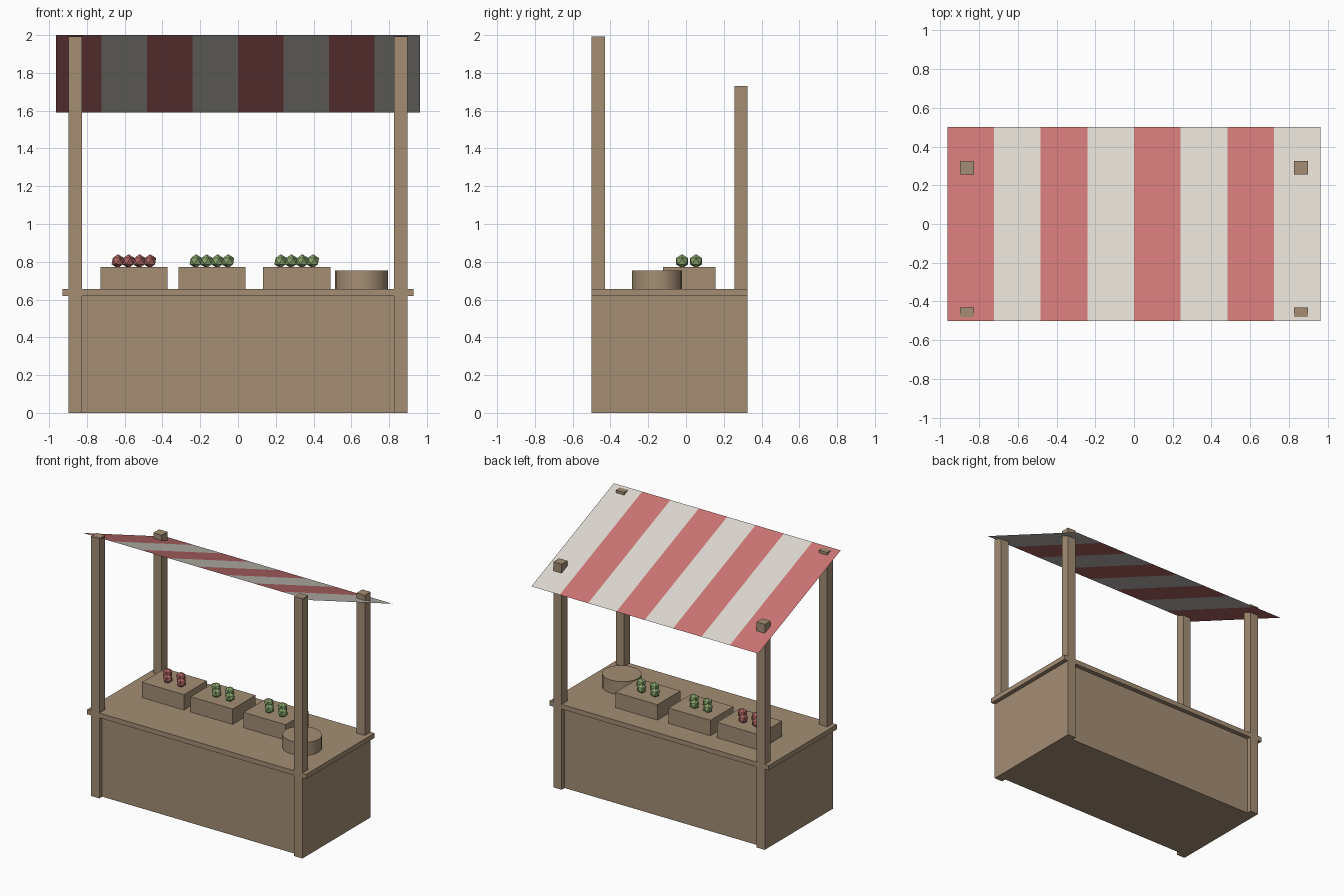
import bpy, bmesh, math
from mathutils import Vector

cube = bpy.data.objects.get("Cube")
if cube:
    bpy.data.objects.remove(cube, do_unlink=True)


def material(name, rgb):
    mat = bpy.data.materials.new(name)
    mat.use_nodes = True
    mat.diffuse_color = (*rgb, 1)
    mat.node_tree.nodes["Principled BSDF"].inputs["Base Color"].default_value = (*rgb, 1)
    return mat


WOOD = material("wood", (0.37, 0.27, 0.175))
RED = material("awning_red", (0.60, 0.18, 0.175))
WHITE = material("awning_white", (0.72, 0.68, 0.62))
APPLE = material("fruit_red", (0.42, 0.13, 0.12))
GREEN = material("vegetable_green", (0.25, 0.38, 0.15))


def finish(name, bm, *mats):
    mesh = bpy.data.meshes.new(name)
    bm.to_mesh(mesh)
    bm.free()
    obj = bpy.data.objects.new(name, mesh)
    bpy.context.collection.objects.link(obj)
    for mat in mats:
        mesh.materials.append(mat)
    return obj


def box(name, low, high):
    low, high = Vector(low), Vector(high)
    bm = bmesh.new()
    bmesh.ops.create_cube(bm, size=1)
    bmesh.ops.scale(bm, vec=high - low, verts=bm.verts)
    bmesh.ops.translate(bm, vec=(low + high) / 2, verts=bm.verts)
    return finish(name, bm, WOOD)


# Counter
FRONT, BACK, HALF, TABLE = -0.5, 0.326, 0.897, 0.655
POST, INSET = 0.07, 0.035
box("counter_body", (-HALF, FRONT + INSET, 0), (HALF, BACK - INSET, 0.62))
box("counter_top", (-0.93, FRONT, 0.618), (0.93, BACK, TABLE))

# Corner posts, taller at the front
for side, x in (("right", -HALF), ("left", HALF - POST)):
    box("front_post_" + side, (x, FRONT, 0), (x + POST, FRONT + POST, 1.992))
    box("back_post_" + side, (x, BACK - POST, 0), (x + POST, BACK, 1.73))

# Sloping striped awning, a single sheet
bm = bmesh.new()
STRIPES, SPAN = 8, 0.963
rows = []
for i in range(STRIPES + 1):
    x = -SPAN + 2 * SPAN * i / STRIPES
    rows.append((bm.verts.new((x, -0.5, 2.0)), bm.verts.new((x, 0.5, 1.59))))
for i, (a, b) in enumerate(zip(rows, rows[1:])):
    face = bm.faces.new((a[0], b[0], b[1], a[1]))
    face.material_index = i % 2
finish("awning", bm, RED, WHITE)

# Crates, each with four faceted pieces of produce in two staggered rows
for name, cx, mat in (("apple", -0.551, APPLE), ("cabbage", -0.138, GREEN), ("lettuce", 0.311, GREEN)):
    box(name + "_crate", (cx - 0.178, -0.122, TABLE), (cx + 0.178, 0.156, 0.773))
    bm = bmesh.new()
    for y, shift in ((-0.021, 0.028), (0.053, -0.028)):
        for dx in (-0.057, 0.057):
            new = bmesh.ops.create_icosphere(bm, subdivisions=1, radius=0.037)["verts"]
            bmesh.ops.translate(bm, vec=(cx + dx + shift, y, 0.803), verts=new)
    finish(name + "_produce", bm, mat)

# Round tub
bm = bmesh.new()
bmesh.ops.create_cone(bm, cap_ends=True, segments=20, radius1=0.14, radius2=0.14, depth=0.1)
bmesh.ops.scale(bm, vec=(1, 0.95, 1), verts=bm.verts)
bmesh.ops.translate(bm, vec=(0.653, -0.154, TABLE + 0.05), verts=bm.verts)
tub = finish("round_tub", bm, WOOD)
bpy.ops.object.select_all(action="DESELECT")
tub.select_set(True)
bpy.context.view_layer.objects.active = tub
bpy.ops.object.shade_smooth_by_angle(angle=math.radians(40))
